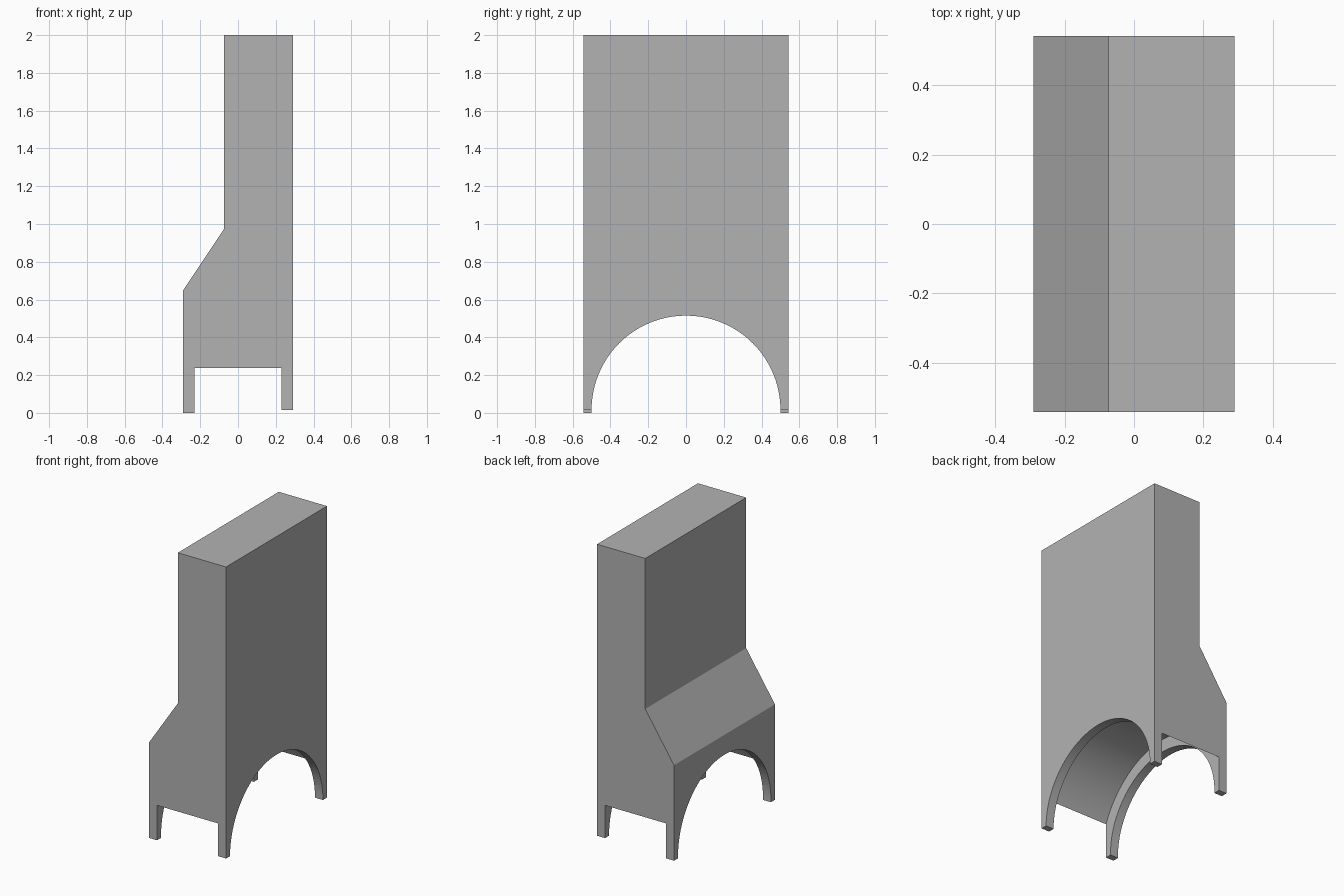
import bpy, bmesh, math
from mathutils import Matrix

cube = bpy.data.objects.get("Cube")
if cube:
    bpy.data.objects.remove(cube, do_unlink=True)

grey = bpy.data.materials.new("plain grey")
grey.use_nodes = True
tone = (0.448, 0.448, 0.448, 1)
grey.diffuse_color = tone
grey.node_tree.nodes["Principled BSDF"].inputs["Base Color"].default_value = tone

HALF_X, HALF_Y = 0.29, 0.543
RIB = 0.06          # thickness of the arched end ribs
AXIS_Z = 0.015      # height of the arch axis
RADIUS = 0.5        # arch opening in the ribs
SLOT_TOP = 0.238    # where the inner barrel meets the side walls


def make_object(name, bm):
    bmesh.ops.recalc_face_normals(bm, faces=bm.faces)
    mesh = bpy.data.meshes.new(name)
    bm.to_mesh(mesh)
    bm.free()
    mesh.materials.append(grey)
    obj = bpy.data.objects.new(name, mesh)
    bpy.context.collection.objects.link(obj)
    return obj


def cylinder_cutter(name, radius, length):
    """Cylinder lying along x on the arch axis."""
    bm = bmesh.new()
    place = Matrix.Translation((0, 0, AXIS_Z)) @ Matrix.Rotation(math.pi / 2, 4, 'Y')
    bmesh.ops.create_cone(bm, cap_ends=True, segments=96, radius1=radius,
                          radius2=radius, depth=length, matrix=place)
    obj = make_object(name, bm)
    obj.hide_render = True
    return obj


# Stepped body: side profile swept along y
profile = [(-HALF_X, 0), (0, 0), (0, AXIS_Z), (HALF_X, AXIS_Z), (HALF_X, 2),
           (-0.073, 2), (-0.073, 0.975), (-HALF_X, 0.65)]
bm = bmesh.new()
face = bm.faces.new([bm.verts.new((x, -HALF_Y, z)) for x, z in profile])
swept = bmesh.ops.extrude_face_region(bm, geom=[face])
moved = [v for v in swept["geom"] if isinstance(v, bmesh.types.BMVert)]
bmesh.ops.translate(bm, verts=moved, vec=(0, 2 * HALF_Y, 0))
body = make_object("arched_body", bm)

# Arch through the ribs, and a wider barrel hollow between them
barrel_radius = math.hypot(HALF_Y, SLOT_TOP - AXIS_Z)
cutters = [cylinder_cutter("arch_cutter", RADIUS, 1),
           cylinder_cutter("barrel_cutter", barrel_radius, 2 * (HALF_X - RIB))]
bpy.context.view_layer.objects.active = body
for cutter in cutters:
    cut = body.modifiers.new(cutter.name, 'BOOLEAN')
    cut.operation = 'DIFFERENCE'
    cut.solver = 'EXACT'
    cut.object = cutter
    bpy.ops.object.modifier_apply(modifier=cut.name)
for cutter in cutters:
    bpy.data.objects.remove(cutter, do_unlink=True)

# Smooth arch surfaces, crisp edges
bpy.ops.object.select_all(action='DESELECT')
body.select_set(True)
bpy.ops.object.shade_smooth_by_angle(angle=math.radians(30))
